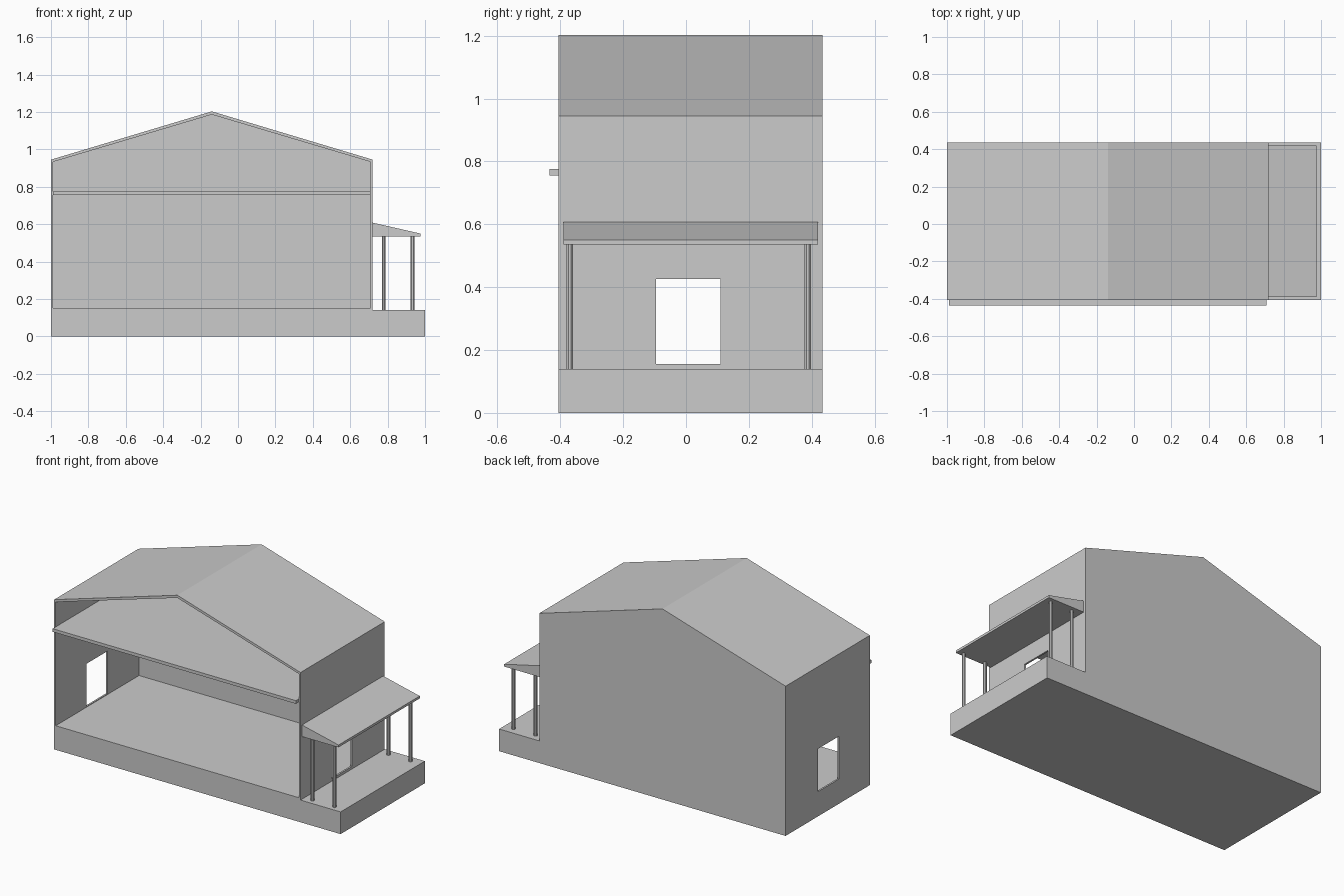
import bpy, bmesh
from math import pi

if "Cube" in bpy.data.objects:
    bpy.data.objects.remove(bpy.data.objects["Cube"])


def prism(name, profile, y0, y1):
    """Extrude an xz profile from y0 to y1."""
    bm = bmesh.new()
    face = bm.faces.new([bm.verts.new((x, y0, z)) for x, z in profile])
    out = bmesh.ops.extrude_face_region(bm, geom=[face])
    moved = [g for g in out["geom"] if isinstance(g, bmesh.types.BMVert)]
    bmesh.ops.translate(bm, verts=moved, vec=(0, y1 - y0, 0))
    bmesh.ops.recalc_face_normals(bm, faces=bm.faces)
    mesh = bpy.data.meshes.new(name)
    bm.to_mesh(mesh)
    bm.free()
    obj = bpy.data.objects.new(name, mesh)
    bpy.context.collection.objects.link(obj)
    return obj


def rect(x0, x1, z0, z1):
    return [(x0, z0), (x1, z0), (x1, z1), (x0, z1)]


def cut(target, cutter):
    """Subtract the cutter, apply, and remove it."""
    mod = target.modifiers.new("cut", "BOOLEAN")
    mod.operation = "DIFFERENCE"
    mod.solver = "EXACT"
    mod.object = cutter
    cutter.hide_render = True
    bpy.context.view_layer.objects.active = target
    bpy.ops.object.modifier_apply(modifier=mod.name)
    bpy.data.objects.remove(cutter)


# House body with base and porch step in one outline
house = prism("house_shell", [(-1, 0), (1, 0), (1, 0.14), (0.72, 0.14),
                              (0.72, 0.945), (-0.14, 1.203), (-1, 0.945)],
              -0.405, 0.435)

# Open-fronted interior
cut(house, prism("room_cutter", [(-0.989, 0.152), (0.709, 0.152), (0.709, 0.933),
                                 (-0.14, 1.186), (-0.989, 0.933)], -0.6, 0.425))

# Matching openings through both side walls
cut(house, prism("opening_cutter", rect(-1.2, 0.85, 0.156, 0.426), -0.096, 0.11))

# Upper floor, projecting slightly at the front
prism("upper_floor", rect(-0.989, 0.709, 0.756, 0.776), -0.435, 0.425)

# Porch roof wedge
prism("porch_roof", [(0.72, 0.535), (0.975, 0.535), (0.975, 0.55), (0.72, 0.608)],
      -0.39, 0.42)

# Porch posts
for side, y in (("front", -0.37), ("back", 0.387)):
    for place, x in (("inner", 0.779), ("outer", 0.933)):
        bpy.ops.mesh.primitive_cylinder_add(vertices=8, radius=0.011, depth=0.395,
                                            location=(x, y, 0.3375),
                                            rotation=(0, 0, pi / 8))
        bpy.context.object.name = f"{side}_{place}_post"
